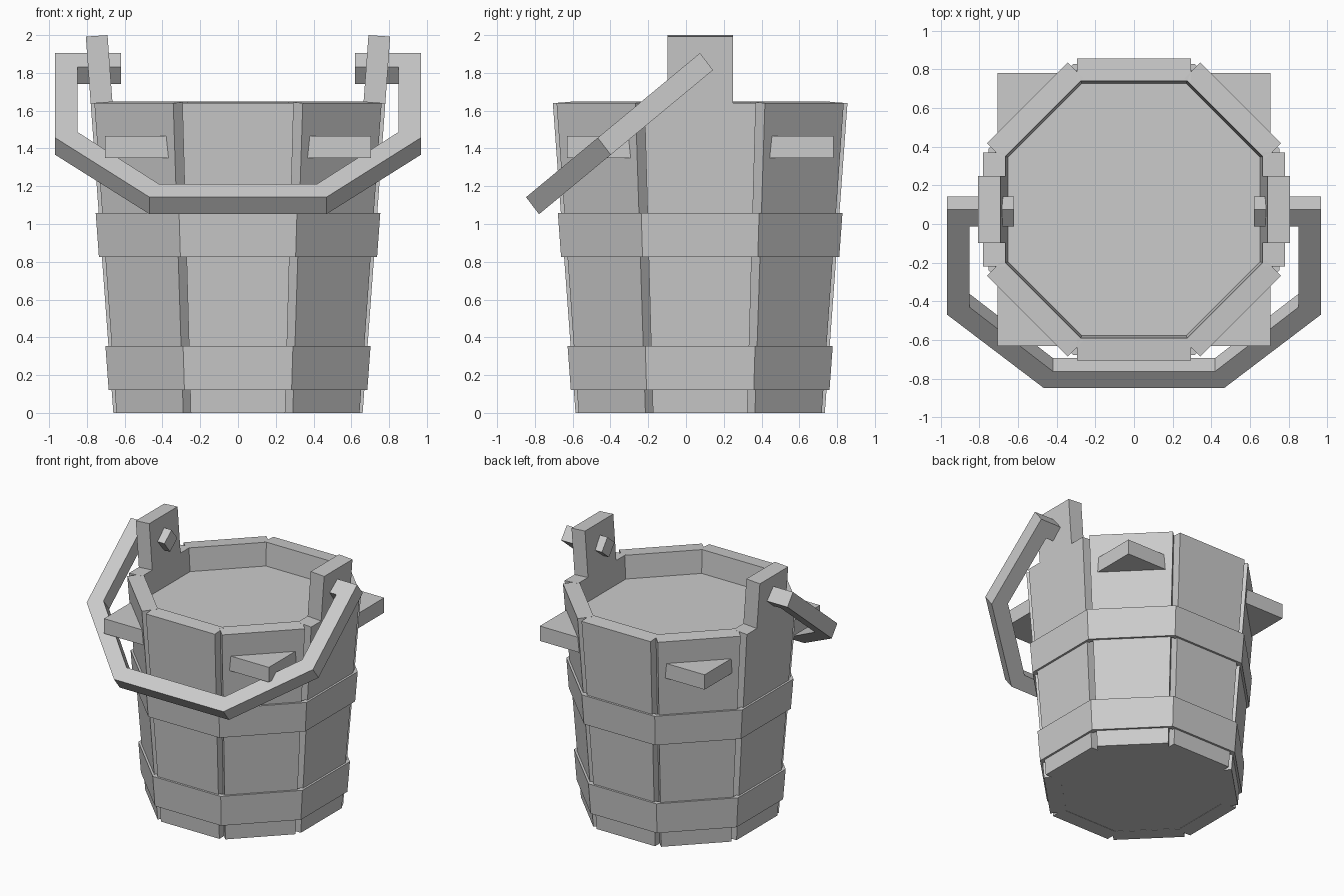
import bpy, bmesh
from math import cos, sin, pi
from mathutils import Vector, Matrix

cube = bpy.data.objects.get("Cube")
if cube:
    bpy.data.objects.remove(cube, do_unlink=True)

# Single flat colour
grey = bpy.data.materials.new("plain_grey")
grey.use_nodes = True
colour = (0.6, 0.6, 0.6, 1)
grey.diffuse_color = colour
grey.node_tree.nodes["Principled BSDF"].inputs["Base Color"].default_value = colour

CENTRE = Matrix.Translation((0, 0.075, 0))
THICK = 0.115
RIM = 1.64
TILT = 0.008      # inner edge of the rim sits slightly higher
SIDES = 8


def apothem(z):
    return 0.66 + 0.12 * z / RIM


def half_width(z):
    return 0.25 + 0.045 * z / RIM


def sweep(name, stations, closed=False, matrix=None):
    """Join matching point loops into one flat-shaded solid."""
    bm = bmesh.new()
    loops = [[bm.verts.new(p) for p in s] for s in stations]
    n = len(loops[0])
    pairs = list(zip(loops, loops[1:]))
    if closed:
        pairs.append((loops[-1], loops[0]))
    else:
        bm.faces.new(loops[0])
        bm.faces.new(loops[-1])
    for a, b in pairs:
        for i in range(n):
            j = (i + 1) % n
            bm.faces.new((a[i], a[j], b[j], b[i]))
    if matrix:
        bm.transform(matrix)
    bmesh.ops.recalc_face_normals(bm, faces=bm.faces)
    mesh = bpy.data.meshes.new(name)
    bm.to_mesh(mesh)
    bm.free()
    mesh.materials.append(grey)
    obj = bpy.data.objects.new(name, mesh)
    bpy.context.scene.collection.objects.link(obj)
    return obj


def plank_section(z, half, tilt):
    """Horizontal slice of a plank whose outside faces +x."""
    r = apothem(z)
    return [(r, -half, z), (r, half, z),
            (r - THICK, half, z + tilt), (r - THICK, -half, z + tilt)]


def corner(k, r, z):
    """Corner k of a level octagon with apothem r."""
    a = (k + 0.5) * 2 * pi / SIDES
    r /= cos(pi / SIDES)
    return (r * cos(a), r * sin(a), z)


# Staves, with raised lugs on the two sides and grips on the diagonals
for k in range(SIDES):
    turn = CENTRE @ Matrix.Rotation(k * 2 * pi / SIDES, 4, 'Z')
    sweep(f"stave_{k + 1}",
          [plank_section(0, half_width(0), 0),
           plank_section(RIM, half_width(RIM), TILT)], matrix=turn)
    if k % 4 == 0:
        sweep("left_lug" if k == 0 else "right_lug",
              [plank_section(RIM, 0.173, TILT),
               plank_section(2 - TILT, 0.173, TILT)], matrix=turn)
    if k % 2:
        # Triangular grip pointing straight out of the corner
        tip, base, spread = 0.997, 0.753, 0.244
        outline = [(tip, 0), (base, spread), (base - 0.03, spread),
                   (base - 0.03, -spread), (base, -spread)]
        sweep(f"corner_grip_{k // 2 + 1}",
              [[(x, y, z) for x, y in outline] for z in (1.35, 1.465)],
              matrix=turn)

# Hoops around the staves
for name, low, high in (("lower_hoop", 0.12, 0.355), ("upper_hoop", 0.825, 1.057)):
    section = [(low, 0.016), (high, 0.016), (high, -0.02), (low, -0.02)]
    sweep(name, [[corner(k, apothem(z) + d, z) for z, d in section]
                 for k in range(SIDES)], closed=True, matrix=CENTRE)

# Solid contents from the floor up to the fill level
sweep("contents", [[corner(k, apothem(z) - THICK - inset, z) for k in range(SIDES)]
                   for z, inset in ((0.002, -0.01), (1.47, -0.002))], matrix=CENTRE)

# Carrying handle: a mitred square bar in a sloping plane, ends turned inward
start = Vector((0, 0.074, 1.905))
along = Vector((0, -0.770, -0.638))
depth = Vector((0, 0.069, -0.090))
half = [((-0.62, 0), (-0.62, 0.114)),
        ((-0.968, 0), (-0.85, 0.114)),
        ((-0.968, 0.703), (-0.85, 0.655)),
        ((-0.468, 1.196), (-0.42, 1.085))]
path = half + [((-a[0], a[1]), (-b[0], b[1])) for a, b in reversed(half)]


def on_plane(p, d):
    return start + Vector((p[0], 0, 0)) + along * p[1] + depth * d


sweep("carrying_handle",
      [[on_plane(a, 0), on_plane(b, 0), on_plane(b, 1), on_plane(a, 1)]
       for a, b in path])
